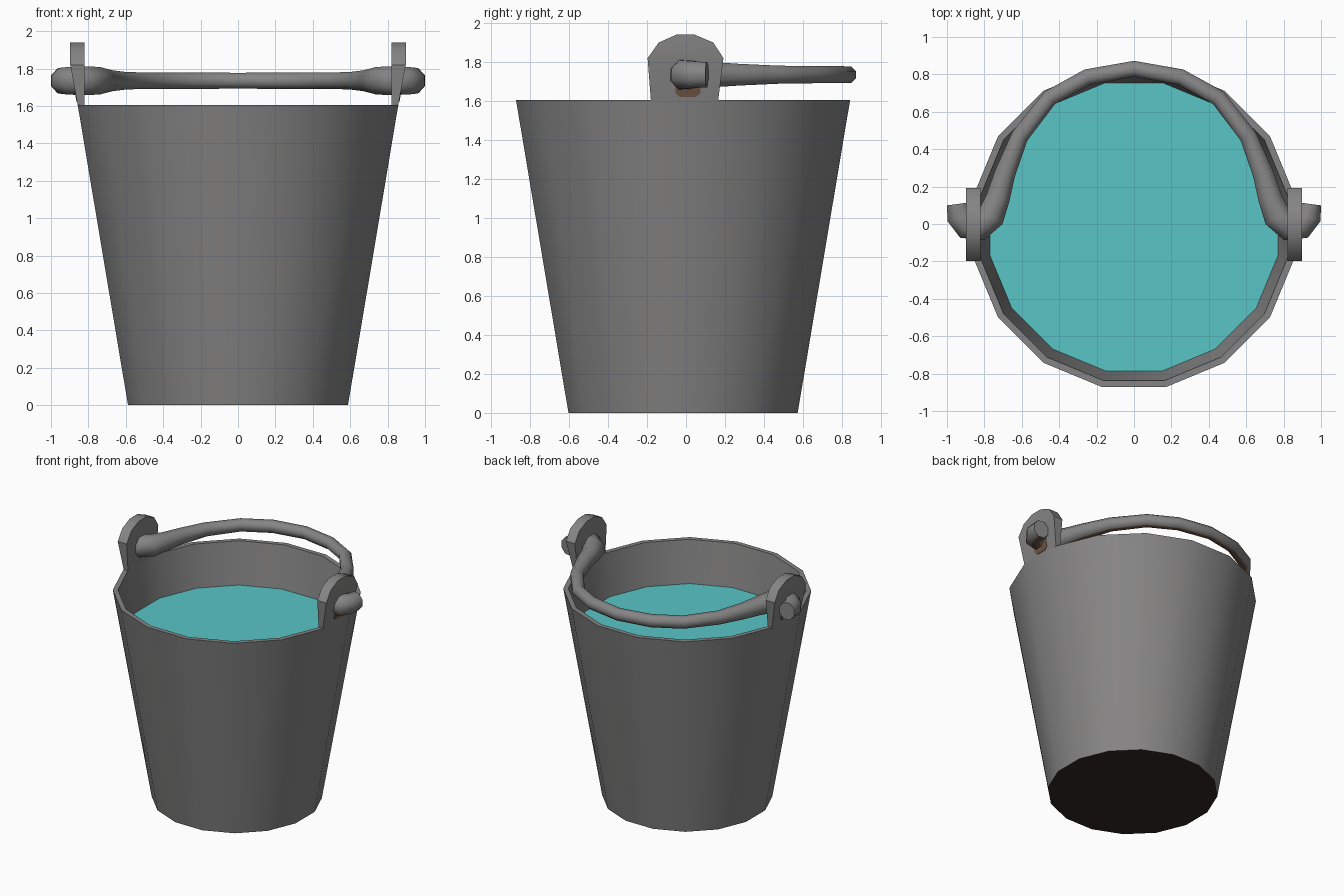
import bpy, bmesh, math
from mathutils import Vector

if "Cube" in bpy.data.objects:
    bpy.data.objects.remove(bpy.data.objects["Cube"])

CY = -0.015          # bucket centre in y
SIDES = 16
WATER_Z = 1.285


def material(name, rgb):
    m = bpy.data.materials.new(name)
    m.diffuse_color = (*rgb, 1)
    m.use_nodes = True
    m.node_tree.nodes["Principled BSDF"].inputs["Base Color"].default_value = m.diffuse_color
    return m


grey = material("grey metal", (0.238, 0.233, 0.232))
teal = material("teal water", (0.1, 0.56, 0.565))
black = material("sooty black", (0.03, 0.022, 0.018))
rust = material("rust brown", (0.16, 0.09, 0.055))


def finish(bm, name, mats, angle, rule=None):
    bmesh.ops.recalc_face_normals(bm, faces=bm.faces[:])
    bm.normal_update()
    if rule:
        for f in bm.faces:
            f.material_index = 1 if rule(f) else 0
    me = bpy.data.meshes.new(name)
    bm.to_mesh(me)
    bm.free()
    for m in mats:
        me.materials.append(m)
    ob = bpy.data.objects.new(name, me)
    bpy.context.collection.objects.link(ob)
    bpy.ops.object.select_all(action='DESELECT')
    ob.select_set(True)
    bpy.context.view_layer.objects.active = ob
    bpy.ops.object.shade_smooth_by_angle(angle=math.radians(angle))
    return ob


def ring(bm, apothem, z):
    r = apothem / math.cos(math.pi / SIDES)
    return [bm.verts.new((r * math.cos(a), CY + r * math.sin(a), z))
            for a in (2 * math.pi * (i + 0.5) / SIDES for i in range(SIDES))]


def bridge(bm, a, b):
    n = len(a)
    for i in range(n):
        bm.faces.new((a[i], a[(i + 1) % n], b[(i + 1) % n], b[i]))


# Bucket: outer wall, rim, inner wall and both sides of the floor; dark underside
bm = bmesh.new()
rings = [ring(bm, r, z) for r, z in
         [(0.588, 0), (0.857, 1.605), (0.822, 1.605), (0.77, WATER_Z), (0.56, 0.05)]]
for a, b in zip(rings, rings[1:]):
    bridge(bm, a, b)
bm.faces.new(rings[0])
bm.faces.new(rings[-1])
finish(bm, "bucket", [grey, black], 40, lambda f: f.normal.z < -0.9)

# Water surface
bm = bmesh.new()
face = bm.faces.new(ring(bm, 0.771, WATER_Z))
face.normal_update()
if face.normal.z < 0:
    face.normal_flip()
me = bpy.data.meshes.new("water")
bm.to_mesh(me)
bm.free()
me.materials.append(teal)
bpy.context.collection.objects.link(bpy.data.objects.new("water", me))


# Ears: rounded plates rising from the rim, flaring outwards
def ear_x(z):
    return 0.856 + 0.041 * min(1, (z - 1.6) / 0.22)


ear = [(-0.18, 1.6), (-0.197, 1.82), (-0.14, 1.9), (-0.05, 1.94),
       (0.045, 1.94), (0.14, 1.9), (0.192, 1.82), (0.165, 1.6)]
bm = bmesh.new()
for s in (-1, 1):
    inner = [bm.verts.new((s * 0.82, y, z)) for y, z in ear]
    outer = [bm.verts.new((s * ear_x(z), y, z)) for y, z in ear]
    bridge(bm, inner, outer)
    for side in (inner, outer):
        bm.faces.new((side[0], side[1], side[6], side[7]))
        bm.faces.new(side[1:7])
finish(bm, "ears", [grey], 35)

# Rust stains below the pins: thin plates on the outer ear faces
stain = [(-0.055, 1.70), (-0.055, 1.64), (-0.03, 1.62), (0.05, 1.62),
         (0.075, 1.64), (0.075, 1.70)]
bm = bmesh.new()
for s in (-1, 1):
    loops = [[bm.verts.new((s * (ear_x(z) + d), y, z)) for y, z in stain]
             for d in (-0.003, 0.003)]
    bridge(bm, *loops)
    for side in loops:
        bm.faces.new(side)
finish(bm, "rust_stains", [rust], 30)

# Handle: swept tube with hooked ends outside the ears, thin over the arch
half = [(0.943, 0.107, 0.070), (0.933, 0.04, 0.074), (0.895, -0.008, 0.080),
        (0.83, -0.015, 0.083), (0.765, 0.04, 0.080), (0.727, 0.14, 0.069),
        (0.69, 0.27, 0.060), (0.61, 0.47, 0.050), (0.45, 0.675, 0.047),
        (0.25, 0.785, 0.047)]
path = half + [(0, 0.83, 0.046)] + [(-x, y, r) for x, y, r in reversed(half)]
pts = [Vector((x, y, 1.735)) for x, y, _ in path]
bm = bmesh.new()
tube = []
for i, p in enumerate(pts):
    t = (pts[min(i + 1, len(pts) - 1)] - pts[max(i - 1, 0)]).normalized()
    if i in (0, len(pts) - 1):     # hook ends point backwards
        t = Vector((-0.13, 0.99 if i else -0.99, 0)).normalized()
    n = Vector((-t.y, t.x, 0))
    r = path[i][2]
    w = r * (0.9 if i in (0, len(pts) - 1) else 1)
    tube.append([bm.verts.new(p + n * w * math.cos(a) + Vector((0, 0, r * math.sin(a))))
                 for a in (2 * math.pi * (k + 0.5) / 8 for k in range(8))])
for a, b in zip(tube, tube[1:]):
    bridge(bm, a, b)
bm.faces.new(tube[0])
bm.faces.new(tube[-1])
finish(bm, "handle", [grey, rust], 60, lambda f: f.normal.z < -0.9)
